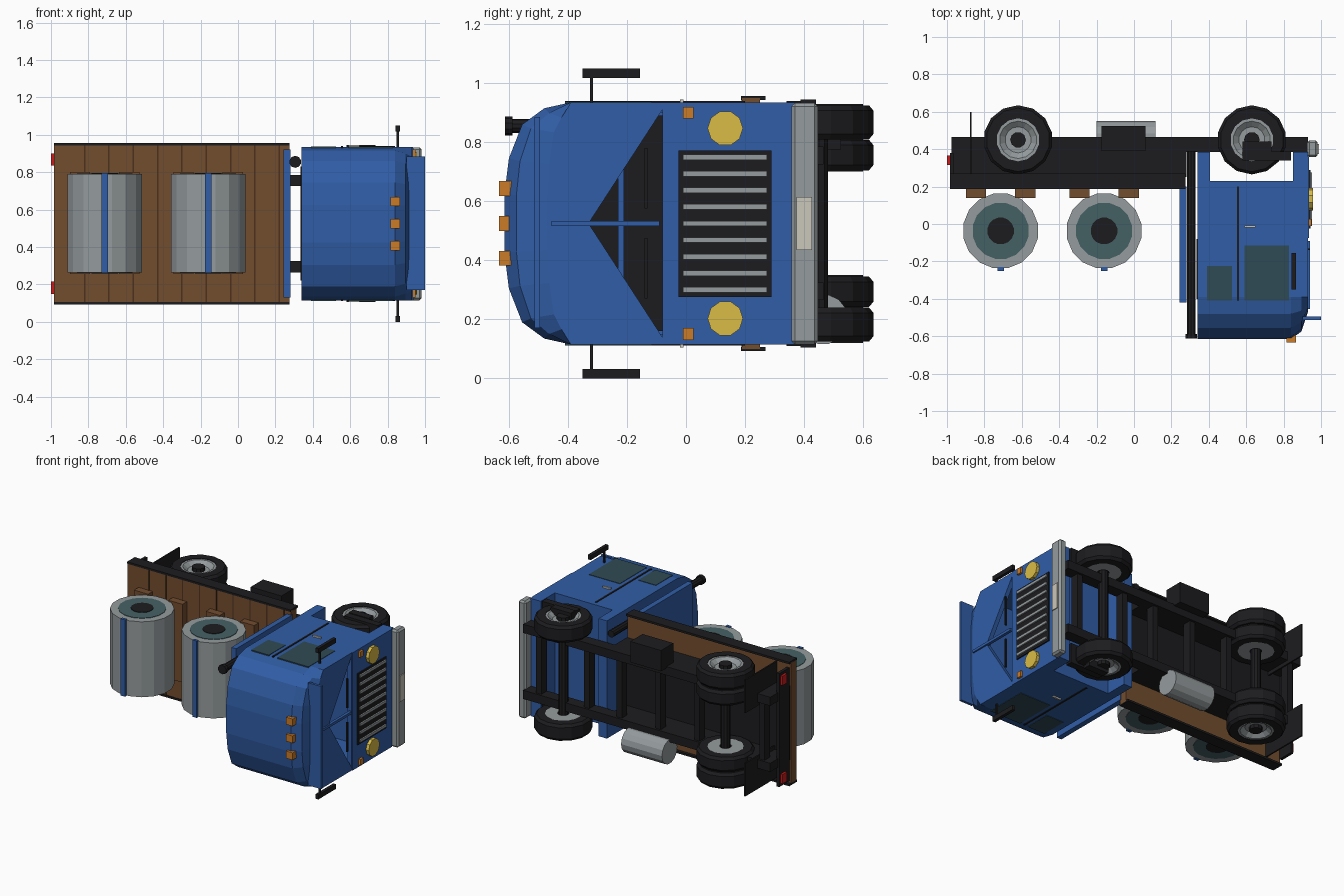
import bpy, bmesh, math
from mathutils import Matrix, Vector

if "Cube" in bpy.data.objects:
    bpy.data.objects.remove(bpy.data.objects["Cube"])

# Truck lying on its side: forward = +x, its roof points to -y, its width runs along z
MID = 0.525
PALETTE = dict(blue=(.03, .11, .38), black=(.012, .012, .014), brown=(.17, .075, .028),
               dark_brown=(.07, .03, .012), steel=(.3, .33, .34), teal=(.06, .12, .13),
               glass=(.03, .07, .09), orange=(.6, .2, .02), yellow=(.7, .5, .06),
               red=(.6, .01, .01), plate=(.6, .57, .5))
MATS = {}
for name, c in PALETTE.items():
    MATS[name] = bpy.data.materials.new(name)
    MATS[name].diffuse_color = (*c, 1)


def make(name, bm, color):
    bmesh.ops.recalc_face_normals(bm, faces=bm.faces)
    me = bpy.data.meshes.new(name)
    bm.to_mesh(me)
    bm.free()
    ob = bpy.data.objects.new(name, me)
    bpy.context.collection.objects.link(ob)
    if color:
        me.materials.append(MATS[color])
    return ob


def box(name, x, y, z, color, bevel=0):
    bm = bmesh.new()
    bmesh.ops.create_cube(bm, size=1)
    for v in bm.verts:
        v.co = Vector([(a[0] + a[1]) / 2 + c * (a[1] - a[0]) for a, c in zip((x, y, z), v.co)])
    if bevel:
        bmesh.ops.bevel(bm, geom=bm.edges[:], offset=bevel, segments=1, affect='EDGES')
    return make(name, bm, color)


def pair(name, x, y, z, color):
    """Box plus its mirror image across the truck's centre plane."""
    box(name + "_left", x, y, z, color)
    box(name + "_right", x, y, (2 * MID - z[1], 2 * MID - z[0]), color)


def cyl(name, centre, r, length, axis, color, n=16):
    bm = bmesh.new()
    bmesh.ops.create_cone(bm, cap_ends=True, segments=n, radius1=r, radius2=r, depth=length)
    rot = {'x': Matrix.Rotation(math.pi / 2, 4, 'Y'), 'y': Matrix.Rotation(math.pi / 2, 4, 'X'),
           'z': Matrix.Rotation(math.pi / n, 4, 'Z')}[axis]
    bm.transform(Matrix.Translation(centre) @ rot)
    return make(name, bm, color)


def lathe_z(name, x, y, profile, color, n=14):
    """Closed ring of (radius, z) points spun around a z axis."""
    bm = bmesh.new()
    rings = []
    for i in range(n):
        a = 2 * math.pi * (i + .5) / n
        rings.append([bm.verts.new((x + r * math.cos(a), y + r * math.sin(a), z)) for r, z in profile])
    m = len(profile)
    for i in range(n):
        p, q = rings[i], rings[(i + 1) % n]
        for j in range(m):
            bm.faces.new((p[j], q[j], q[(j + 1) % m], p[(j + 1) % m]))
    return make(name, bm, color)


def cut(ob, cutter):
    mod = ob.modifiers.new("cut", 'BOOLEAN')
    mod.operation, mod.solver, mod.object = 'DIFFERENCE', 'EXACT', cutter
    bpy.context.view_layer.objects.active = ob
    bpy.ops.object.modifier_apply(modifier=mod.name)
    bpy.data.objects.remove(cutter)


# Cab shell: cross-sections lofted along x, roof tapering at the front
half = [(.385, .41), (-.39, .41), (-.48, .39), (-.555, .335), (-.6, .22), (-.615, .1)]
section = half + [(y, -z) for y, z in reversed(half)]
bm = bmesh.new()
loops = []
for x, ky, kz in [(.34, 1, 1), (.84, 1, 1), (.895, .82, .96), (.93, .35, .92)]:
    loops.append([bm.verts.new((x, y if y > -.4 else -.39 + (y + .39) * ky,
                                MID + (z if y > -.4 else z * kz))) for y, z in section])
for a, b in zip(loops, loops[1:]):
    for i in range(len(a)):
        j = (i + 1) % len(a)
        bm.faces.new((a[i], a[j], b[j], b[i]))
bm.faces.new(loops[0])
bm.faces.new(loops[-1])
cab = make("cab", bm, "blue")
cut(cab, box("cutter", (.405, .85), (.23, .5), (0, 1.1), None))
cut(cab, box("cutter", (.365, .9), (-.4, .2), (.15, .9), None))
bm = bmesh.new()
tri = [[bm.verts.new((x, y, z)) for y, z in ((-.33, MID), (-.08, .91), (-.08, .14))] for x in (.88, 1)]
for i in range(3):
    j = (i + 1) % 3
    bm.faces.new((tri[0][i], tri[0][j], tri[1][j], tri[1][i]))
bm.faces.new(tri[0])
bm.faces.new(tri[1])
cut(cab, make("cutter", bm, None))

# Cab front details
box("cab_rear_lining", (.366, .375), (-.39, .15), (.16, .89), "black")
box("cab_inner_bar", (.376, .39), (-.23, -.21), (.17, .88), "blue")
box("rear_window", (.333, .342), (-.4, -.08), (.22, .83), "black")
box("windscreen_divider", (.92, .94), (-.455, -.09), (.516, .534), "blue")
pair("wiper", (.93, .942), (-.14, -.13), (.575, .78), "black")
box("front_panel", (.92, .935), (-.075, .36), (.115, .935), "blue")
box("sun_visor", (.9, 1), (-.513, -.495), (.17, .885), "blue")
box("grille", (.93, .943), (-.025, .29), (.275, .772), "black")
for i in range(9):
    z = .3 + i * .0562
    box("grille_bar", (.94, .953), (-.01, .275), (z - .009, z + .009), "steel")
for s in (-1, 1):
    cyl("headlight", (.942, .133, MID + s * .322), .06, .03, 'x', "yellow", 10)
    box("roof_marker", (.815, .865), (-.633, -.55), (MID + s * .118 - .025, MID + s * .118 + .025), "orange")
box("roof_marker_centre", (.815, .865), (-.633, -.6), (.5, .55), "orange")
pair("indicator", (.93, .95), (-.01, .026), (.88, .92), "orange")
box("bumper", (.925, .982), (.357, .447), (.115, .933), "steel", .012)
box("number_plate", (.978, .988), (.375, .427), (.435, .615), "plate")

# Cab side details, both sides
pair("door_window", (.59, .83), (-.41, -.115), (.93, .938), "glass")
pair("quarter_window", (.39, .525), (-.41, -.225), (.93, .938), "glass")
pair("door_seam", (.55, .562), (-.41, .2), (.93, .939), "black")
pair("door_handle", (.59, .65), (-.02, -.008), (.93, .945), "plate")
pair("mirror", (.843, .865), (-.35, -.155), (1.018, 1.05), "black")
pair("mirror_arm", (.848, .86), (-.326, -.315), (.92, 1.03), "black")
pair("upper_step", (.58, .84), (.34, .388), (.8, .94), "black")
pair("lower_step", (.58, .735), (.388, .44), (.86, .945), "black")

# Chassis
pair("front_rail", (.2, .93), (.385, .465), (.725, .785), "black")
pair("rear_rail", (-.975, .28), (.25, .465), (.725, .785), "black")
box("subframe_plate", (-.975, .27), (.25, .275), (.27, .78), "black")
for x in (-.9, -.4, -.1, .2, .45, .82):
    box("cross_member", (x - .02, x + .02), (.39, .45), (.3, .75), "black")
box("rear_light_bar", (-.985, -.965), (.27, .38), (.13, .92), "black")
pair("tail_light", (-1, -.98), (.315, .365), (.835, .9), "red")
pair("mud_flap", (-.878, -.868), (.25, .6), (.7, .93), "black")

# Load bed, headboard and exhaust stack
box("deck", (-.985, .275), (.19, .25), (.1, .95), "brown")
for i in range(9):
    x = -.82 + i * .13
    box("plank_gap", (x - .004, x + .004), (.188, .192), (.105, .945), "dark_brown")
pair("deck_side_rail", (-.985, .275), (.186, .27), (.943, .957), "black")
box("headboard", (.243, .28), (-.42, .2), (.13, .92), "blue")
cyl("exhaust_stack", (.306, -.11, .855), .024, 1.0, 'y', "black", 10)
cyl("exhaust_cap", (.306, -.6, .855), .032, .025, 'y', "black", 10)

# Drums with strap and chocks
for cx in (-.713, -.16):
    cy = -.037
    cyl("drum", (cx, cy, .5275), .203, .525, 'z', "steel")
    cyl("drum_inner_ring", (cx, cy, .5275), .152, .531, 'z', "teal")
    cyl("drum_core", (cx, cy, .5275), .072, .537, 'z', "black")
    box("drum_strap", (cx - .017, cx + .017), (-.25, -.23), (.26, .795), "blue")
    for s in (-1, 1):
        x = cx + s * .132
        box("drum_chock", (x - .054, x + .054), (.14, .195), (.255, .8), "brown")

# Fuel tank and battery box
cyl("fuel_tank", (-.042, .465, .2), .085, .315, 'x', "steel", 14)
box("battery_box", (-.175, .062), (.39, .525), (.775, .92), "black")


# Wheels: single in front, twin at the rear
def wheel(name, x, s, inner, outer):
    y = .45
    a, b = MID + s * inner, MID + s * outer
    d = s * .018
    lathe_z(name + "_tyre", x, y, [(.115, a), (.17, a), (.185, a + d), (.185, b - d), (.17, b), (.115, b)], "black")
    lathe_z(name + "_rim", x, y, [(.04, a), (.117, a), (.117, b - d * .2), (.1, b - d * .2),
                                  (.07, b - d * 1.6), (.04, b - d * 1.6)], "steel")
    cyl(name + "_hub", (x, y, (a + b) / 2), .042, abs(b - a) * .95, 'z', "black", 10)


for s in (-1, 1):
    wheel("front_wheel", .63, s, .285, .4)
    wheel("rear_outer_wheel", -.62, s, .29, .4)
    wheel("rear_inner_wheel", -.62, s, .18, .283)
for x in (.63, -.62):
    cyl("axle", (x, .45, MID), .032, .66, 'z', "black", 10)

for m in bpy.data.materials:
    if m.users and not m.is_grease_pencil:
        m.use_nodes = True
        m.node_tree.nodes["Principled BSDF"].inputs["Base Color"].default_value = m.diffuse_color
